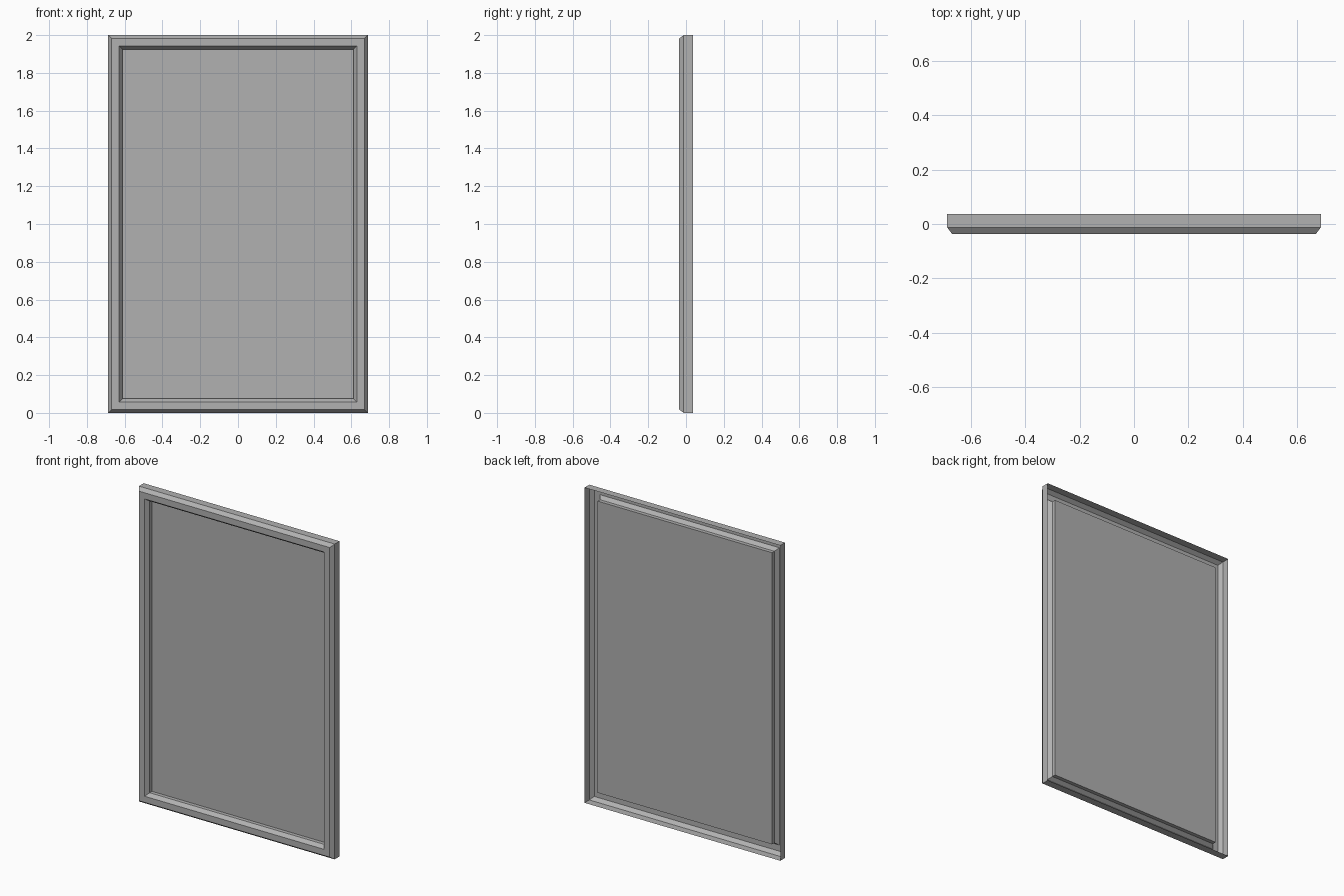
import bpy, bmesh

if "Cube" in bpy.data.objects:
    bpy.data.objects.remove(bpy.data.objects["Cube"])

HALF_W, HEIGHT = 0.687, 2.0

# moulding cross-section, open at the back: (inset from outer edge, y)
PROFILE = [
    (0.0, 0.036),      # back rim
    (0.0, -0.012),     # outer side wall
    (0.018, -0.036),   # outer bevel
    (0.057, -0.036),   # flat front
    (0.075, -0.012),   # inner bevel
    (0.075, 0.012),    # inner wall down to the panel
]

# dark grey finish
grey = bpy.data.materials.new("dark_grey")
grey.diffuse_color = (0.44, 0.44, 0.44, 1.0)
grey.use_nodes = True
grey.node_tree.nodes["Principled BSDF"].inputs["Base Color"].default_value = grey.diffuse_color


def ring(bm, inset, y):
    x, lo, hi = HALF_W - inset, inset, HEIGHT - inset
    return [bm.verts.new((px, y, pz))
            for px, pz in ((-x, lo), (x, lo), (x, hi), (-x, hi))]


def finish(bm, name):
    mesh = bpy.data.meshes.new(name)
    bm.to_mesh(mesh)
    bm.free()
    mesh.materials.append(grey)
    obj = bpy.data.objects.new(name, mesh)
    bpy.context.collection.objects.link(obj)
    return obj


# mitred frame moulding
bm = bmesh.new()
rings = [ring(bm, i, y) for i, y in PROFILE]
for a, b in zip(rings, rings[1:]):
    for k in range(4):
        n = (k + 1) % 4
        bm.faces.new((a[k], a[n], b[n], b[k]))
finish(bm, "frame_moulding")

# recessed flat panel
bm = bmesh.new()
bm.faces.new(ring(bm, *PROFILE[-1]))
finish(bm, "panel")
